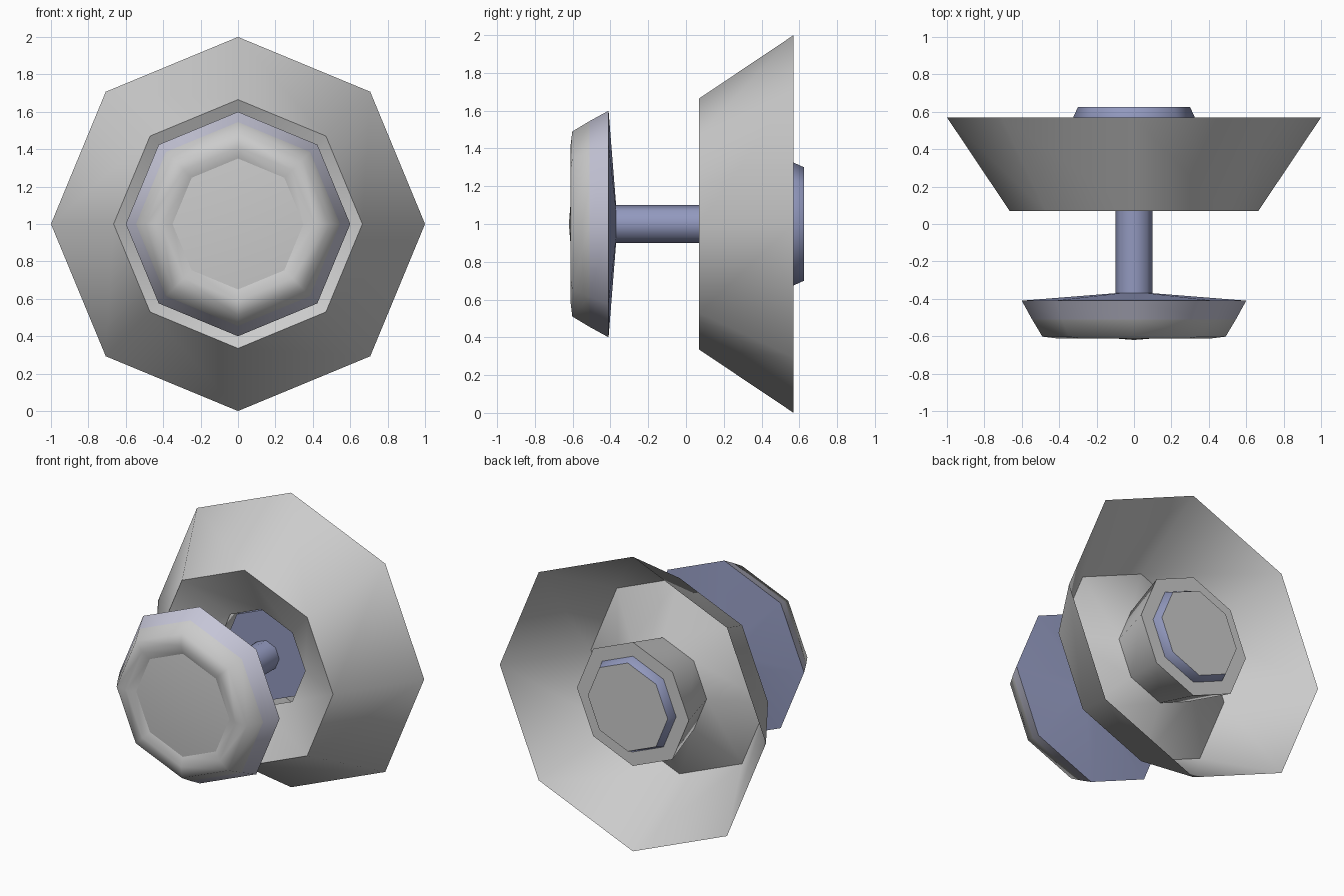
import bpy, math

if "Cube" in bpy.data.objects:
    bpy.data.objects.remove(bpy.data.objects["Cube"])

SIDES = 8
AXIS_Z = 1.0


def material(name, rgb):
    m = bpy.data.materials.new(name)
    m.diffuse_color = (*rgb, 1)
    m.use_nodes = True
    m.node_tree.nodes["Principled BSDF"].inputs["Base Color"].default_value = m.diffuse_color
    return m


blue = material("slate_blue", (0.29, 0.32, 0.52))
pale = material("pale_lavender", (0.56, 0.56, 0.68))


def lathe(name, profile, mat=None, angle=50):
    """Spin (radius, y) points, listed front to back, around the y axis."""
    verts, rings, faces = [], [], []
    for r, y in profile:
        start = len(verts)
        if r == 0:
            verts.append((0, y, AXIS_Z))
            rings.append([start] * SIDES)
        else:
            for i in range(SIDES):
                a = 2 * math.pi * i / SIDES
                verts.append((r * math.cos(a), y, AXIS_Z + r * math.sin(a)))
            rings.append(list(range(start, start + SIDES)))
    for p, q in zip(rings, rings[1:]):
        for i in range(SIDES):
            j = (i + 1) % SIDES
            faces.append(list(dict.fromkeys((p[i], q[i], q[j], p[j]))))
    mesh = bpy.data.meshes.new(name)
    mesh.from_pydata(verts, [], faces)
    mesh.update()
    if mat:
        mesh.materials.append(mat)
    obj = bpy.data.objects.new(name, mesh)
    bpy.context.collection.objects.link(obj)
    bpy.ops.object.select_all(action='DESELECT')
    obj.select_set(True)
    bpy.context.view_layer.objects.active = obj
    bpy.ops.object.shade_smooth_by_angle(angle=math.radians(angle))
    return obj


# Wide outer skirt with the dished front leading into the socket
lathe("flared_skirt", [(0.33, 0.25), (0.665, 0.07), (1.0, 0.57)])

# Socket collar behind the dish
lathe("socket_collar", [(0.33, 0.25), (0.42, 0.57), (0.325, 0.57)])

# Blue core filling the socket, with a grey end plate
lathe("socket_core", [(0, 0.30), (0.31, 0.30), (0.325, 0.57), (0.30, 0.625)], blue)
lathe("rear_plate", [(0.30, 0.625), (0, 0.625)])

# Central rod
lathe("rod", [(0.1, -0.37), (0.1, 0.30)], blue)

# Front cap: domed face, rolled rim, side band and shallow back cone
lathe("cap_face", [(0, -0.62), (0.35, -0.592)])
lathe("cap_rim", [(0.35, -0.592), (0.41, -0.612), (0.49, -0.602), (0.545, -0.51)], None, 80)
lathe("cap_band", [(0.545, -0.51), (0.60, -0.41)], pale)
lathe("cap_back", [(0.60, -0.41), (0.1, -0.37)], blue)
